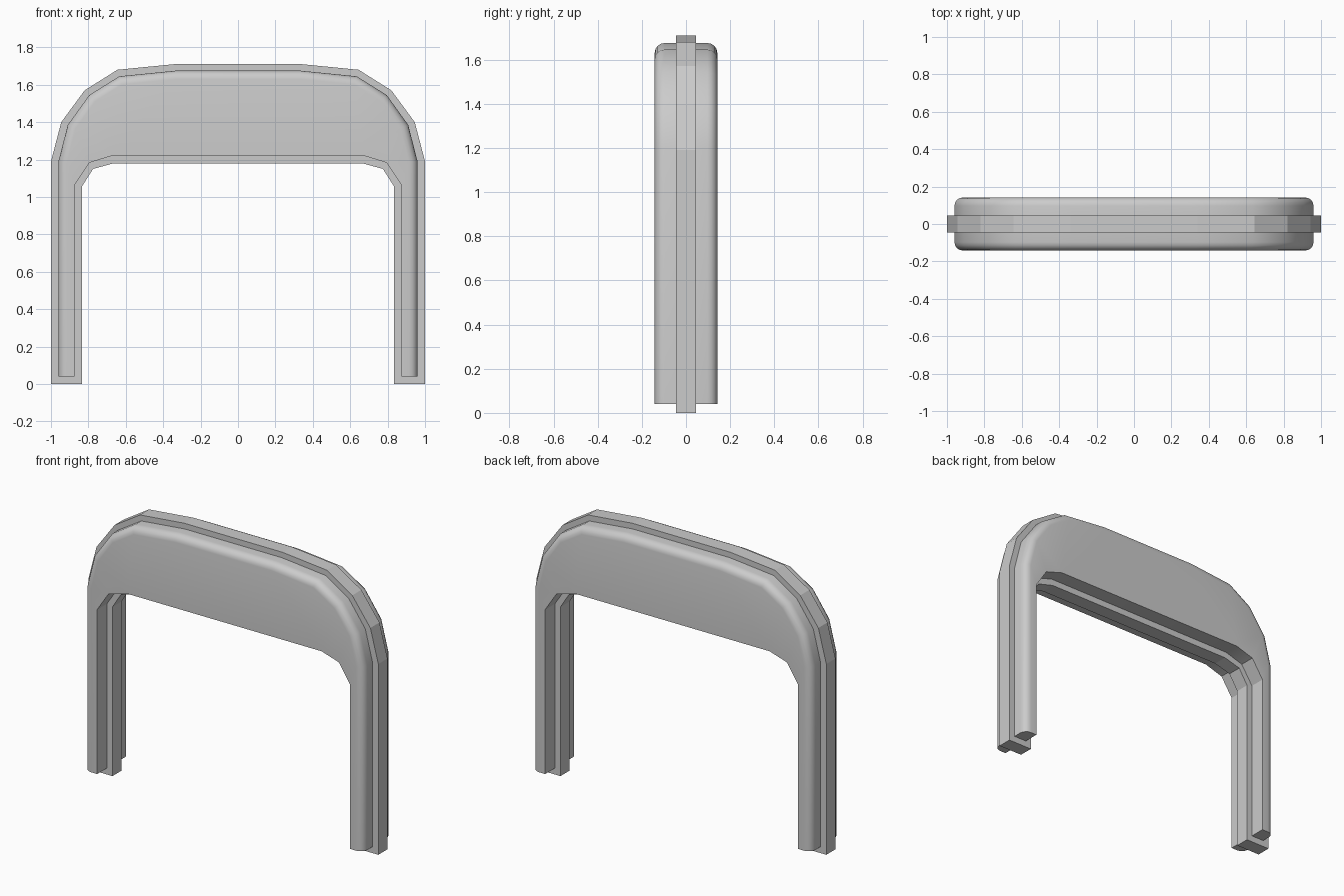
import bpy, bmesh

if "Cube" in bpy.data.objects:
    bpy.data.objects.remove(bpy.data.objects["Cube"])


def arch(name, outer, inner, half_depth, rounding=0.0):
    """Extrude a mirrored arch outline along y; optionally round its outer rims."""
    n = len(outer)
    right = outer + inner[::-1]
    # outer run left to right, then inner run right to left
    path = [(x, z) for x, z in outer] + [(-x, z) for x, z in outer[::-1]]
    path += [(-x, z) for x, z in inner] + [(x, z) for x, z in inner[::-1]]
    bm = bmesh.new()
    front = [bm.verts.new((x, -half_depth, z)) for x, z in path]
    back = [bm.verts.new((x, half_depth, z)) for x, z in path]
    bm.faces.new(front)
    bm.faces.new(back[::-1])
    count = len(path)
    for i in range(count):
        j = (i + 1) % count
        bm.faces.new((front[i], back[i], back[j], front[j]))
    bmesh.ops.recalc_face_normals(bm, faces=bm.faces)
    if rounding:
        rims = [bm.edges.get((ring[i], ring[i + 1]))
                for ring in (front, back) for i in range(2 * n - 1)]
        bmesh.ops.bevel(bm, geom=rims, offset=rounding, offset_type='OFFSET',
                        segments=4, profile=0.5, affect='EDGES')
    bmesh.ops.triangulate(bm, faces=[f for f in bm.faces if len(f.verts) > 4])
    mesh = bpy.data.meshes.new(name)
    bm.to_mesh(mesh)
    bm.free()
    obj = bpy.data.objects.new(name, mesh)
    bpy.context.collection.objects.link(obj)
    return obj


# Thin flat-faced frame that stands proud all round
arch("center_frame",
     [(1, 0), (1, 1.19), (0.945, 1.4), (0.82, 1.57), (0.645, 1.68), (0.34, 1.71)],
     [(0.835, 0), (0.835, 1.055), (0.775, 1.15), (0.665, 1.18)], 0.045)

# Thick padded body with rounded outer rims, front and back
body = arch("padded_body",
            [(0.96, 0.04), (0.96, 1.19), (0.91, 1.385), (0.795, 1.545),
             (0.635, 1.645), (0.335, 1.675)],
            [(0.873, 0.04), (0.873, 1.065), (0.795, 1.183), (0.675, 1.22)],
            0.142, 0.045)
bpy.context.view_layer.objects.active = body
body.select_set(True)
bpy.ops.object.shade_smooth_by_angle(angle=0.55)
